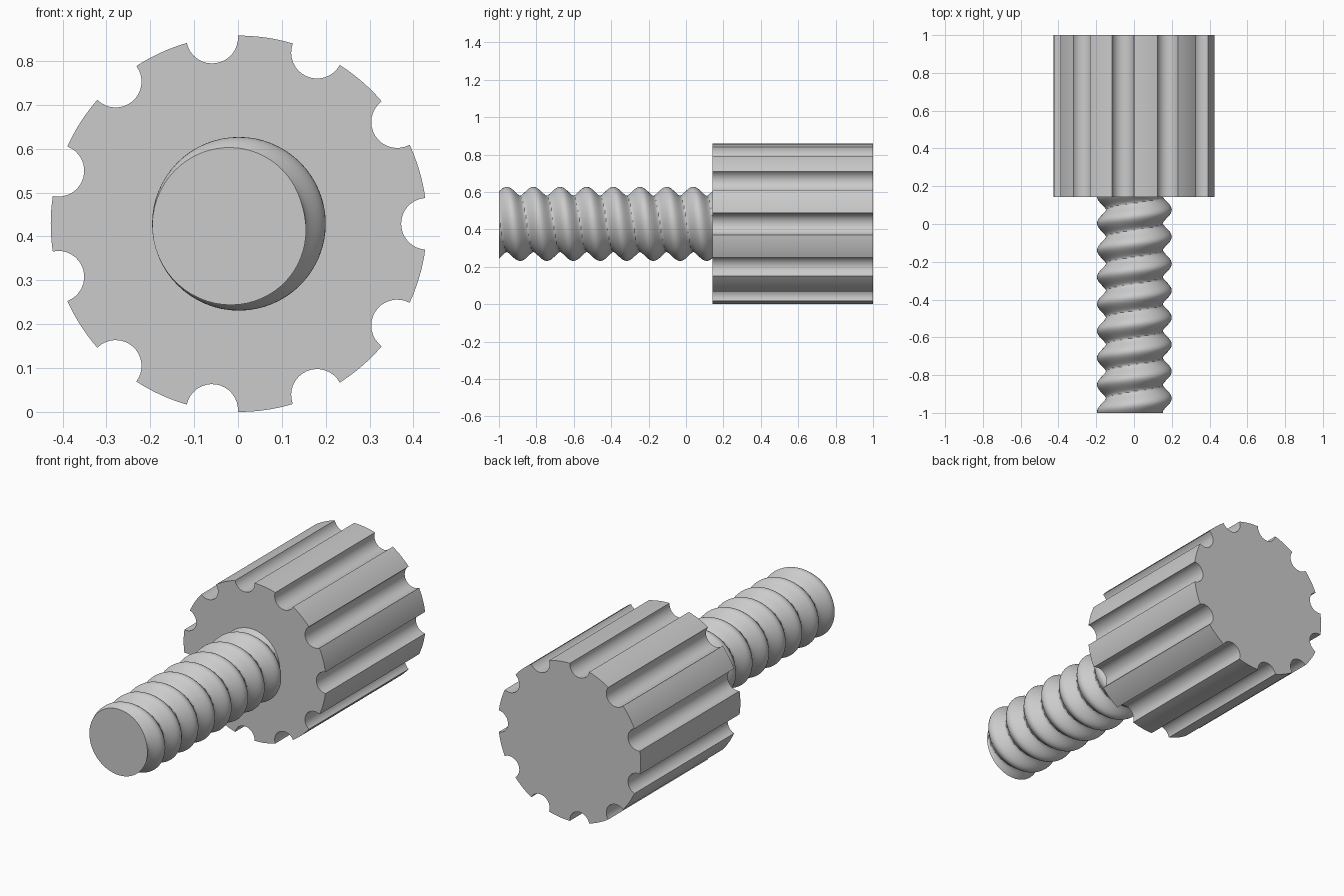
import bpy, bmesh
from math import pi, cos, sin, acos, asin, tau, radians

cube = bpy.data.objects.get("Cube")
if cube:
    bpy.data.objects.remove(cube, do_unlink=True)

GREY = (0.6, 0.6, 0.6, 1)
grey = bpy.data.materials.new("plain grey")
grey.use_nodes = True
grey.diffuse_color = GREY
grey.node_tree.nodes["Principled BSDF"].inputs["Base Color"].default_value = GREY

CX, CZ = 0.002, 0.429               # common axis, running along y
KNOB_FRONT, KNOB_BACK = 0.142, 1.0


def loft(name, rings):
    """Skin a list of closed rings and cap both ends."""
    bm = bmesh.new()
    loops = [[bm.verts.new(p) for p in ring] for ring in rings]
    n = len(loops[0])
    for a, b in zip(loops, loops[1:]):
        for i in range(n):
            j = (i + 1) % n
            bm.faces.new((a[i], a[j], b[j], b[i]))
    bm.faces.new(loops[0])
    bm.faces.new(loops[-1])
    bmesh.ops.recalc_face_normals(bm, faces=bm.faces)
    mesh = bpy.data.meshes.new(name)
    bm.to_mesh(mesh)
    bm.free()
    mesh.materials.append(grey)
    obj = bpy.data.objects.new(name, mesh)
    bpy.context.collection.objects.link(obj)
    bpy.ops.object.select_all(action="DESELECT")
    obj.select_set(True)
    bpy.context.view_layer.objects.active = obj
    bpy.ops.object.shade_smooth_by_angle(angle=radians(35))
    return obj


# Fluted knob: a circle with evenly spaced round grooves
R, GROOVE, COUNT = 0.429, 0.059, 11
half_mouth = 2 * asin(GROOVE / (2 * R))
sweep = acos(GROOVE / (2 * R))
outline = []
for k in range(COUNT):
    a = tau * k / COUNT
    for s in range(17):
        t = a + pi + sweep * (1 - s / 8)
        outline.append((R * cos(a) + GROOVE * cos(t), R * sin(a) + GROOVE * sin(t)))
    land = tau / COUNT - 2 * half_mouth
    for s in range(1, 8):
        t = a + half_mouth + land * s / 8
        outline.append((R * cos(t), R * sin(t)))
loft("fluted_knob", [[(CX + x, y, CZ + z) for x, z in outline]
                     for y in (KNOB_FRONT, KNOB_BACK)])

# Threaded shaft: radius follows a helix with round crests and tight roots
ROOT, CREST, PITCH, CREST_Y = 0.15, 0.198, 0.1425, 0.075
START, END, ROWS, SIDES = -1.0, KNOB_FRONT + 0.005, 160, 64


def thread_point(y, t):
    wave = 0.5 + 0.5 * cos(tau * (y - CREST_Y) / PITCH + t)
    r = ROOT + (CREST - ROOT) * wave ** 0.75
    return (CX + r * cos(t), y, CZ + r * sin(t))


loft("threaded_shaft",
     [[thread_point(START + (END - START) * i / ROWS, tau * j / SIDES)
       for j in range(SIDES)] for i in range(ROWS + 1)])
